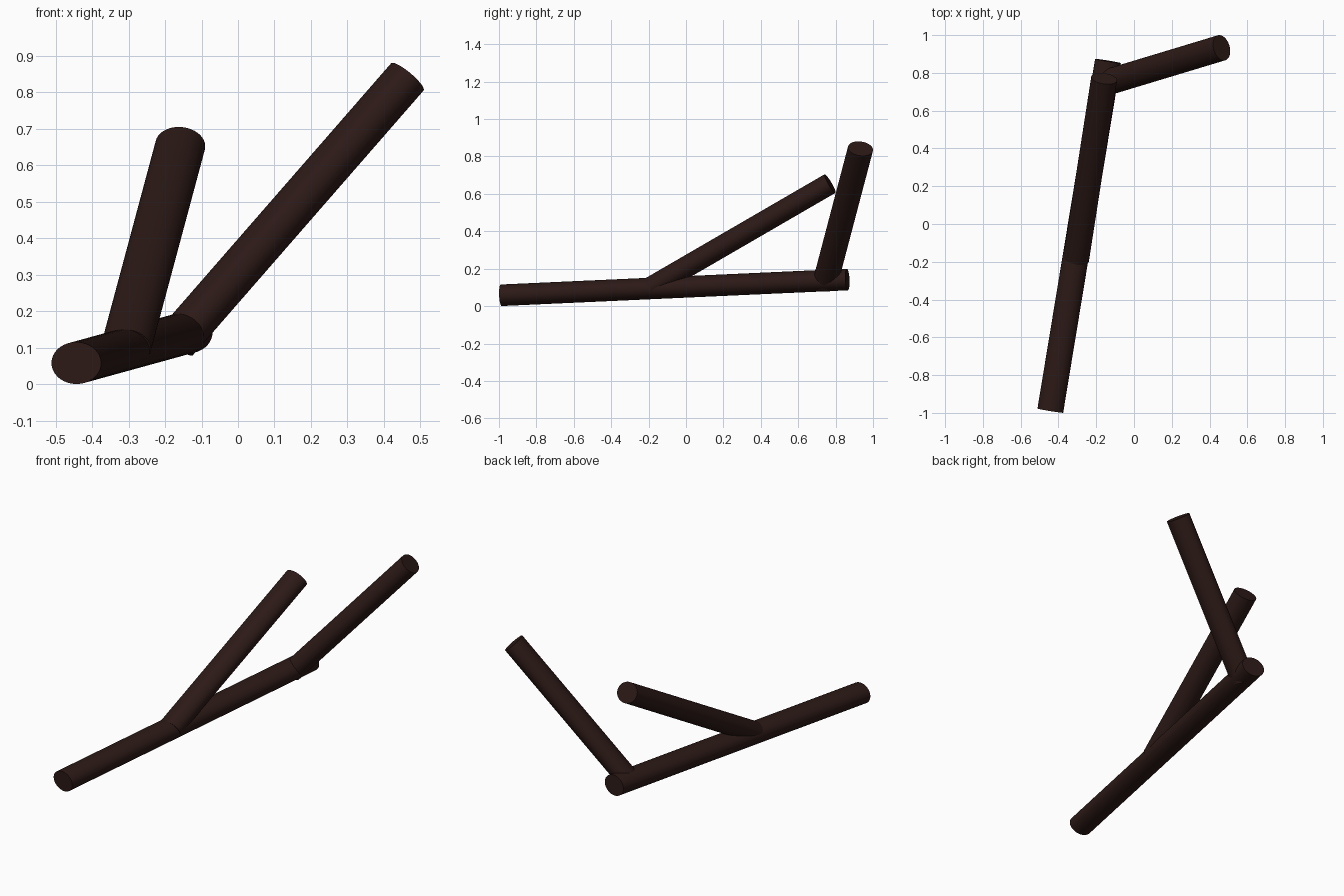
import bpy
from mathutils import Vector, Matrix

if "Cube" in bpy.data.objects:
    bpy.data.objects.remove(bpy.data.objects["Cube"])

bark = bpy.data.materials.new("dark_bark")
bark.diffuse_color = (0.025, 0.010, 0.008, 1)
bark.use_nodes = True
bark.node_tree.nodes["Principled BSDF"].inputs["Base Color"].default_value = bark.diffuse_color


def stick(name, start, end, r_side=0.069, r_up=0.0575):
    """Capped oval rod between two points, its wide axis kept horizontal."""
    a, b = Vector(start), Vector(end)
    d = (b - a).normalized()
    side = Vector((0, 0, 1)).cross(d).normalized()
    up = d.cross(side)
    bpy.ops.mesh.primitive_cylinder_add(vertices=48, radius=1, depth=(b - a).length)
    ob = bpy.context.object
    ob.name = name
    basis = Matrix((side, up, d)).transposed().to_4x4()
    ob.data.transform(Matrix.Translation((a + b) / 2) @ basis @ Matrix.Diagonal((r_side, r_up, 1, 1)))
    ob.data.materials.append(bark)
    bpy.ops.object.shade_smooth_by_angle()


# main stick lying on the ground
stick("main_branch", (-0.443, -0.988, 0.058), (-0.138, 0.863, 0.142))
# twig rising from the middle
stick("middle_twig", (-0.307, -0.187, 0.100), (-0.158, 0.770, 0.655))
# twig rising from the far end
stick("end_twig", (-0.168, 0.742, 0.117), (0.464, 0.933, 0.842))
